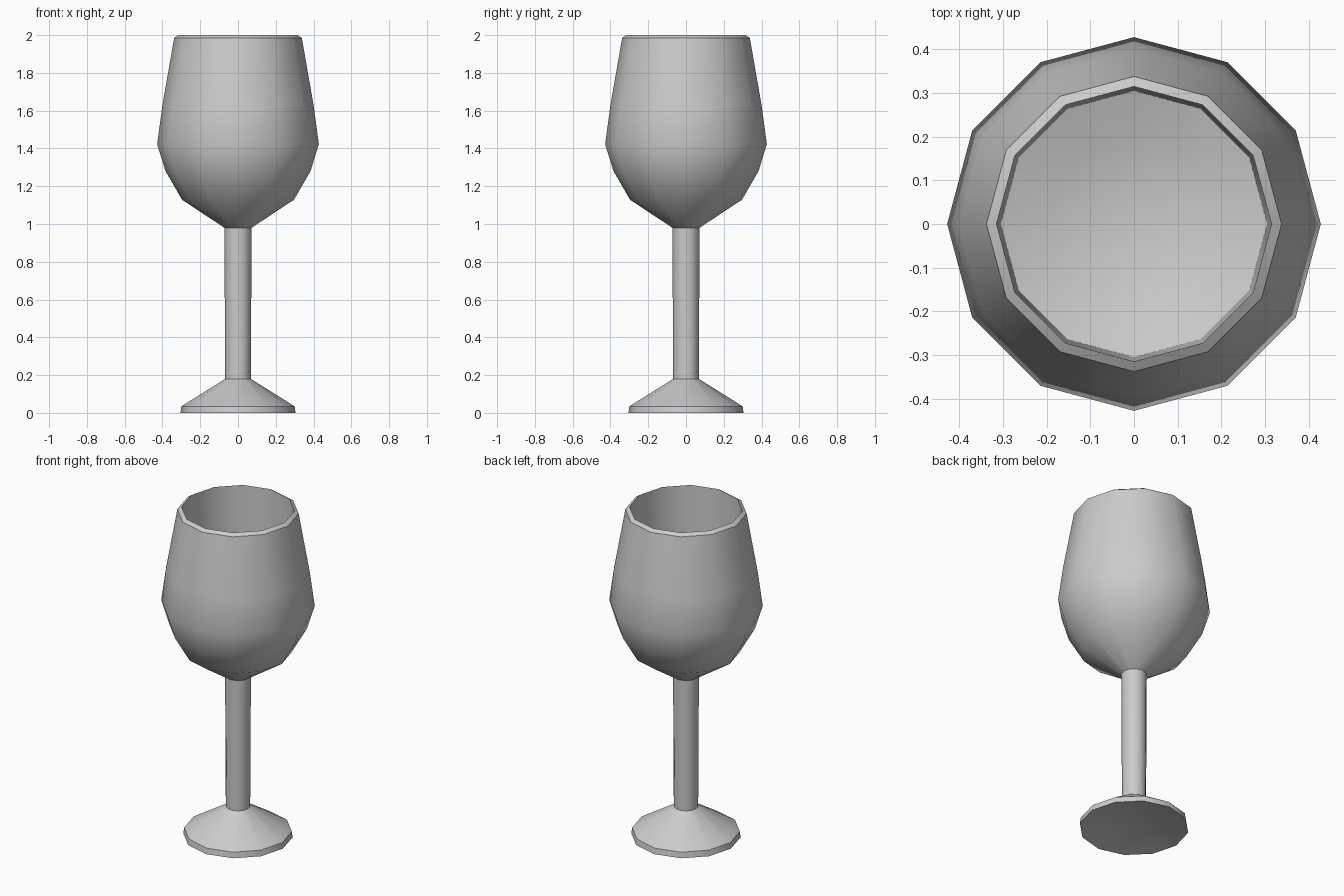
import bpy
import bmesh
import math

if "Cube" in bpy.data.objects:
    bpy.data.objects.remove(bpy.data.objects["Cube"], do_unlink=True)

SIDES = 12

# Plain grey
grey = bpy.data.materials.new("grey")
grey.use_nodes = True
colour = (0.6, 0.6, 0.6, 1)
grey.diffuse_color = colour
grey.node_tree.nodes["Principled BSDF"].inputs["Base Color"].default_value = colour


def lathe(name, profile):
    """Turn a (radius, height) profile around z; zero radius closes at the axis."""
    bm = bmesh.new()
    verts = [bm.verts.new((r, 0, z)) for r, z in profile]
    edges = [bm.edges.new(pair) for pair in zip(verts, verts[1:])]
    bmesh.ops.spin(bm, geom=verts + edges, cent=(0, 0, 0), axis=(0, 0, 1),
                   angle=math.tau, steps=SIDES, use_merge=True)
    bmesh.ops.remove_doubles(bm, verts=bm.verts, dist=0.0005)
    bmesh.ops.recalc_face_normals(bm, faces=bm.faces)
    mesh = bpy.data.meshes.new(name)
    bm.to_mesh(mesh)
    bm.free()
    mesh.materials.append(grey)
    obj = bpy.data.objects.new(name, mesh)
    bpy.context.collection.objects.link(obj)
    bpy.ops.object.select_all(action='DESELECT')
    obj.select_set(True)
    bpy.context.view_layer.objects.active = obj
    bpy.ops.object.shade_smooth_by_angle(angle=math.radians(32))
    return obj


# Foot with a slightly hollow underside, and the gently widening stem
lathe("foot_and_stem", [(0, 0.04), (0.16, 0.03), (0.305, 0), (0.3, 0.035),
                        (0.068, 0.18), (0.072, 0.98), (0, 0.98)])

# Bowl: rounded outside, sloped rim, straight inner wall and dished floor
lathe("bowl", [(0, 0.98), (0.072, 0.98), (0.296, 1.128), (0.384, 1.28),
               (0.428, 1.423), (0.4, 1.63), (0.338, 1.985), (0.315, 2),
               (0.305, 1.25), (0.2, 1.215), (0.1, 1.195), (0, 1.19)])
